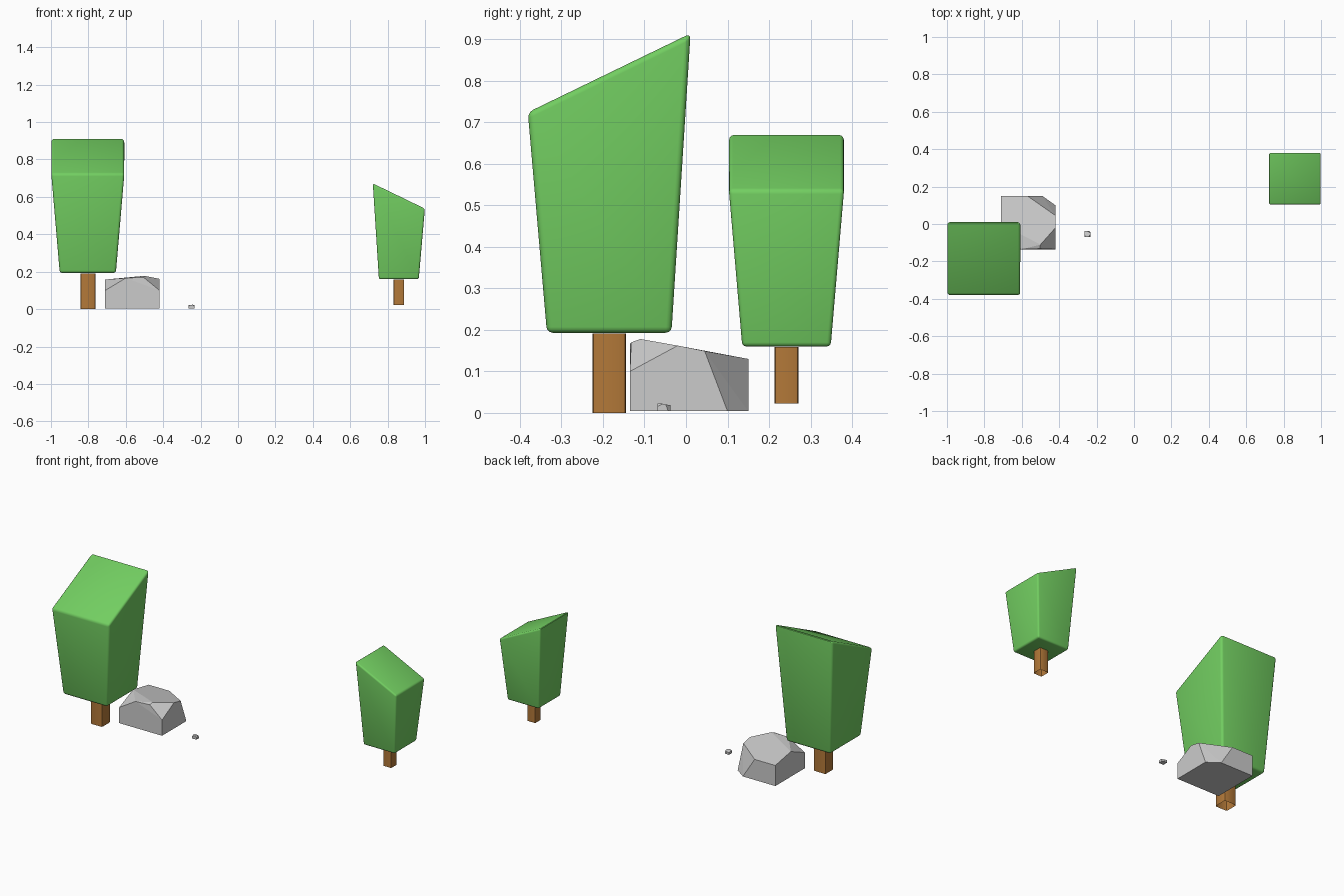
import bpy, bmesh, math
from mathutils import Vector, Matrix

if "Cube" in bpy.data.objects:
    bpy.data.objects.remove(bpy.data.objects["Cube"])


def material(name, color):
    m = bpy.data.materials.new(name)
    m.diffuse_color = color
    m.use_nodes = True
    m.node_tree.nodes["Principled BSDF"].inputs["Base Color"].default_value = m.diffuse_color
    return m


GREEN = material("leaf_green", (0.17, 0.62, 0.12, 1))
BROWN = material("bark_brown", (0.45, 0.19, 0.04, 1))


def add(name, bm, mat=None, smooth=False):
    bmesh.ops.recalc_face_normals(bm, faces=bm.faces[:])
    mesh = bpy.data.meshes.new(name)
    bm.to_mesh(mesh)
    bm.free()
    ob = bpy.data.objects.new(name, mesh)
    bpy.context.collection.objects.link(ob)
    if mat:
        mesh.materials.append(mat)
    if smooth:
        for o in bpy.context.selected_objects:
            o.select_set(False)
        ob.select_set(True)
        bpy.context.view_layer.objects.active = ob
        bpy.ops.object.shade_smooth_by_angle(angle=math.radians(40))
    return ob


def frustum(half_bottom, half_top, z0, z_front, z_back):
    """Four-sided block with a top sloping from front to back."""
    bm = bmesh.new()
    bmesh.ops.create_cube(bm, size=2)
    for v in bm.verts:
        h = half_top if v.co.z > 0 else half_bottom
        z = z0 if v.co.z < 0 else (z_back if v.co.y > 0 else z_front)
        v.co = Vector((v.co.x * h, v.co.y * h, z))
    return bm


def tree(name, place):
    # Trunk: square tube with open ends and softened corners
    bm = frustum(0.04, 0.04, 0, 0.191, 0.191)
    caps = [f for f in bm.faces if len({round(v.co.z, 4) for v in f.verts}) == 1]
    bmesh.ops.delete(bm, geom=caps, context='FACES_ONLY')
    corners = [e for e in bm.edges if abs(e.verts[0].co.z - e.verts[1].co.z) > 0.1]
    bmesh.ops.bevel(bm, geom=corners, offset=0.008, segments=2, profile=0.5, affect='EDGES')
    bm.transform(place)
    add(name + "_trunk", bm, BROWN, True)
    # Foliage: tapered block, wider at the slanted top, with rounded edges
    bm = frustum(0.15, 0.196, 0.193, 0.724, 0.914)
    bmesh.ops.bevel(bm, geom=bm.edges[:], offset=0.014, segments=3, profile=0.5, affect='EDGES')
    bm.transform(place)
    add(name + "_foliage", bm, GREEN, True)


tree("large_tree", Matrix.Translation((-0.803, -0.185, 0)))
tree("small_tree", Matrix.Translation((0.86, 0.242, 0.023))
     @ Matrix.Rotation(math.pi / 2, 4, 'Z') @ Matrix.Scale(0.71, 4))

# Boulder: convex block with chipped corners
ROCK = [
    (-.71, -.135, .004), (-.42, -.135, .004), (-.42, .10, .004), (-.49, .15, .004), (-.71, .15, .004),
    (-.71, -.135, .10), (-.60, -.135, .166), (-.71, .0, .158),
    (-.42, -.135, .10), (-.505, -.132, .17), (-.50, -.11, .178), (-.42, -.02, .162),
    (-.42, .045, .149), (-.57, .15, .13), (-.71, .15, .13),
]


def rock(name, place):
    bm = bmesh.new()
    for p in ROCK:
        bm.verts.new(p)
    bmesh.ops.convex_hull(bm, input=bm.verts[:])
    bm.transform(place)
    add(name, bm)


rock("boulder", Matrix())
# Pebble: a small copy of the boulder
rock("pebble", Matrix.Translation((-0.249, -0.053, 0.004)) @ Matrix.Scale(0.11, 4)
     @ Matrix.Translation((0.565, -0.008, 0)))
